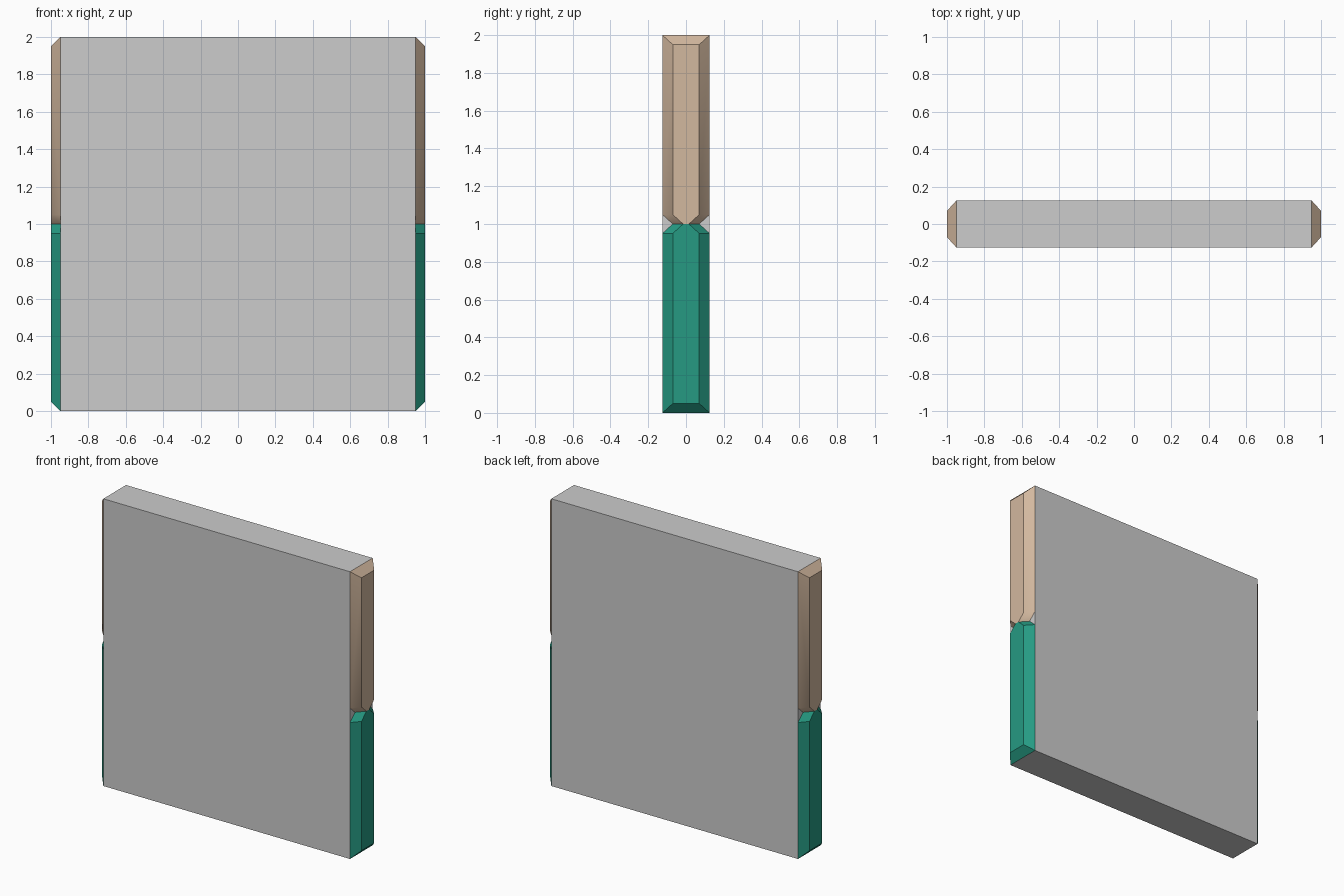
import bpy, bmesh, math

if "Cube" in bpy.data.objects:
    bpy.data.objects.remove(bpy.data.objects["Cube"])

X_IN, X_OUT = 0.95, 1.0      # slab end / outer face of the edge strips
HALF = 0.125                 # half thickness of the slab


def material(name, rgb):
    m = bpy.data.materials.new(name)
    m.diffuse_color = (*rgb, 1)
    m.use_nodes = True
    m.node_tree.nodes["Principled BSDF"].inputs["Base Color"].default_value = m.diffuse_color
    return m


grey = material("grey", (0.604, 0.604, 0.604))
tan = material("tan", (0.65, 0.48, 0.345))
green = material("green", (0.019, 0.323, 0.225))


def finish(bm, name, mat):
    mesh = bpy.data.meshes.new(name)
    bm.to_mesh(mesh)
    bm.free()
    mesh.materials.append(mat)
    ob = bpy.data.objects.new(name, mesh)
    bpy.context.collection.objects.link(ob)
    return ob


def outline(half, bottom):
    """Strip outline in (y, z): square at the bottom, corners cut at z = 1."""
    c = half - 0.055
    return [(-half, bottom), (half, bottom), (half, 0.95),
            (c, 1.0), (-c, 1.0), (-half, 0.95)]


def edge_strip(name, side, upper, mat):
    bm = bmesh.new()
    rings = []
    for x, half, bottom in ((X_IN, HALF, 0.0), (X_OUT, 0.07, 0.05)):
        rings.append([bm.verts.new((side * x, y, 2 - z if upper else z))
                      for y, z in outline(half, bottom)])
    inner, outer = rings
    back = bm.faces.new(inner)
    bm.faces.new(outer)
    for i in range(6):
        j = (i + 1) % 6
        bm.faces.new((inner[i], inner[j], outer[j], outer[i]))
    bmesh.ops.recalc_face_normals(bm, faces=bm.faces[:])
    # the side against the slab is never seen
    bmesh.ops.delete(bm, geom=[back], context='FACES_ONLY')
    return finish(bm, name, mat)


# main slab
bm = bmesh.new()
bmesh.ops.create_cube(bm, size=1)
for v in bm.verts:
    v.co = (v.co.x * 2 * X_IN, v.co.y * 2 * HALF, v.co.z * 2 + 1)
finish(bm, "slab", grey)

# bevelled strips on both ends: green below, tan above
for side, word in ((-1, "left"), (1, "right")):
    edge_strip(f"lower_strip_{word}", side, False, green)
    top = edge_strip(f"upper_strip_{word}", side, True, tan)
    # the cut corners of the tan strips blend softly into their bevels
    bpy.ops.object.select_all(action='DESELECT')
    top.select_set(True)
    bpy.context.view_layer.objects.active = top
    bpy.ops.object.shade_smooth_by_angle(angle=math.radians(40))
